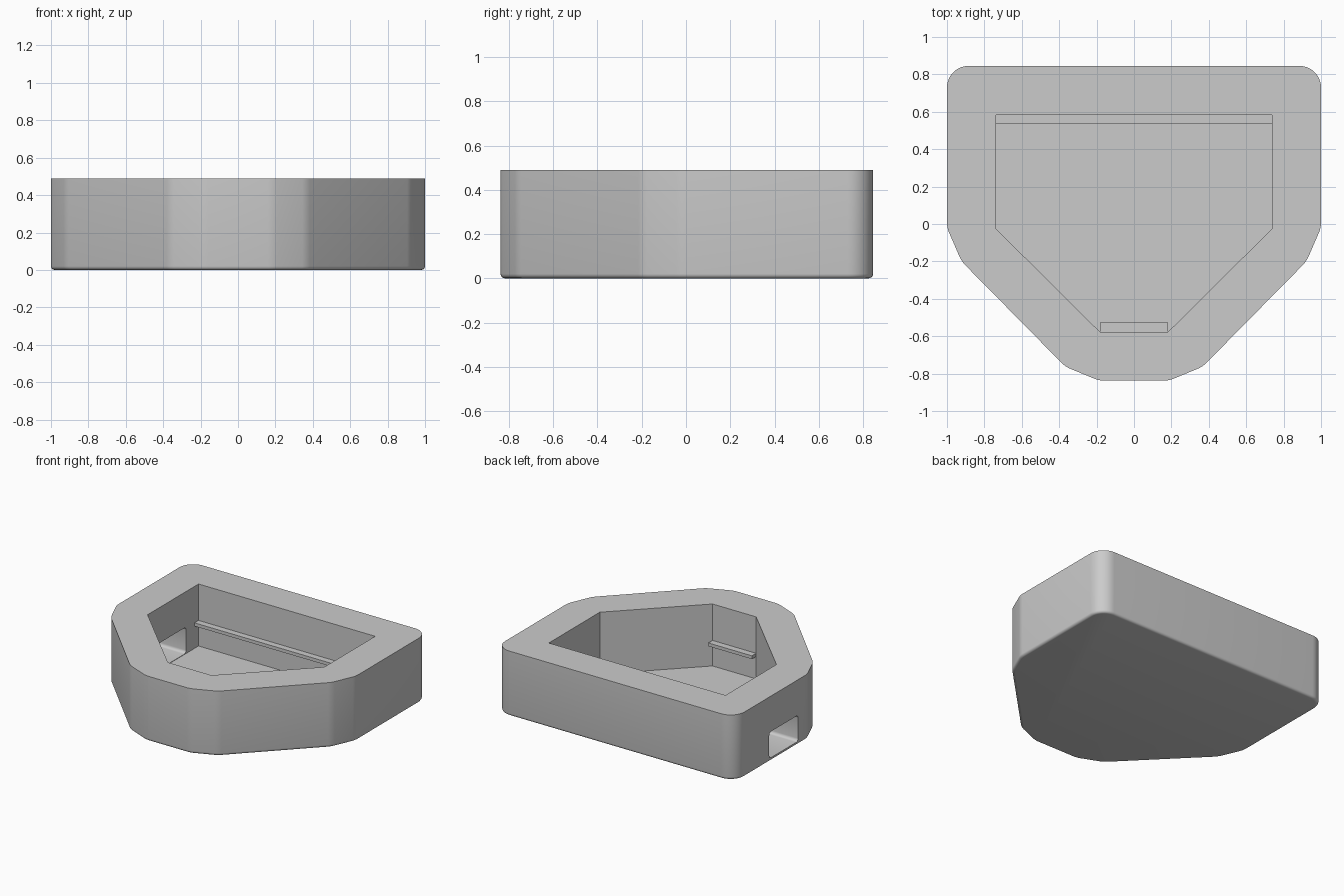
import bpy
import bmesh

old = bpy.data.objects.get("Cube")
if old:
    bpy.data.objects.remove(old, do_unlink=True)

grey = bpy.data.materials.new("light_grey")
grey.use_nodes = True
grey.diffuse_color = (0.6, 0.6, 0.6, 1)
grey.node_tree.nodes["Principled BSDF"].inputs["Base Color"].default_value = (0.6, 0.6, 0.6, 1)


def finish(bm, name):
    """Turn a bmesh into a linked grey object."""
    bmesh.ops.recalc_face_normals(bm, faces=bm.faces)
    mesh = bpy.data.meshes.new(name)
    bm.to_mesh(mesh)
    bm.free()
    mesh.materials.append(grey)
    obj = bpy.data.objects.new(name, mesh)
    bpy.context.collection.objects.link(obj)
    return obj


def prism(half, z0, z1):
    """Extrude an outline given by its +x half, ordered back to front."""
    outline = half + [(-x, y) for x, y in reversed(half)]
    bm = bmesh.new()
    base = bm.faces.new([bm.verts.new((x, y, z0)) for x, y in outline])
    top = bmesh.ops.extrude_face_region(bm, geom=[base])["geom"]
    bmesh.ops.translate(bm, vec=(0, 0, z1 - z0),
                        verts=[v for v in top if isinstance(v, bmesh.types.BMVert)])
    if base not in bm.faces[:]:
        bm.faces.ensure_lookup_table()
    if not any(all(abs(v.co.z - z0) < 1e-5 for v in f.verts) for f in bm.faces):
        bm.faces.new([v for v in bm.verts if abs(v.co.z - z0) < 1e-5])
    return bm


def box(x, y, z):
    """Box spanning the given (min, max) pairs."""
    bm = bmesh.new()
    bmesh.ops.create_cube(bm, size=1)
    for v in bm.verts:
        for i, (lo, hi) in enumerate((x, y, z)):
            v.co[i] = hi if v.co[i] > 0 else lo
    return bm


def round_edges(bm, test, radius, segments):
    edges = [e for e in bm.edges if test(*(v.co for v in e.verts))]
    bmesh.ops.bevel(bm, geom=edges, offset=radius, segments=segments,
                    profile=0.5, affect='EDGES', clamp_overlap=True)


def upright(a, b):
    return abs(a.z - b.z) > 0.3


def cut(obj, cutter):
    mod = obj.modifiers.new("cut", 'BOOLEAN')
    mod.operation = 'DIFFERENCE'
    mod.solver = 'EXACT'
    mod.object = cutter
    bpy.context.view_layer.objects.active = obj
    bpy.ops.object.modifier_apply(modifier=mod.name)
    bpy.data.objects.remove(cutter, do_unlink=True)


# Outer shell with rounded corners and a softened bottom rim
HEIGHT, FLOOR = 0.49, 0.022
shell = prism([(1, 0.845), (1, -0.02), (0.922, -0.2),
               (0.367, -0.763), (0.185, -0.838)], 0, HEIGHT)
round_edges(shell, lambda a, b: upright(a, b) and a.y > 0.8, 0.115, 10)
round_edges(shell, lambda a, b: upright(a, b) and a.y < 0, 0.025, 3)
round_edges(shell, lambda a, b: a.z < 0.001 and b.z < 0.001, 0.02, 4)
body = finish(shell, "case_body")

# Hollow inside
cavity = prism([(0.738, 0.583), (0.738, -0.025), (0.182, -0.577)], FLOOR, HEIGHT + 0.1)
cut(body, finish(cavity, "cavity_cutter"))

# Rounded port through the side wall
port = box((-1.2, -0.6), (0.09, 0.435), (FLOOR + 0.003, 0.222))
round_edges(port, lambda a, b: abs(a.x - b.x) > 0.3, 0.022, 4)
cut(body, finish(port, "port_cutter"))

# Thin retaining ridges on the back and front inner walls
back_ridge = finish(box((-0.74, 0.74), (0.535, 0.59), (0.19, 0.215)), "back_ridge")
front_ridge = finish(box((-0.182, 0.182), (-0.585, -0.527), (0.19, 0.215)), "front_ridge")

# Smooth the fillets and keep the crisp edges
bpy.ops.object.select_all(action='DESELECT')
body.select_set(True)
bpy.context.view_layer.objects.active = body
bpy.ops.object.shade_smooth_by_angle(angle=0.52)
